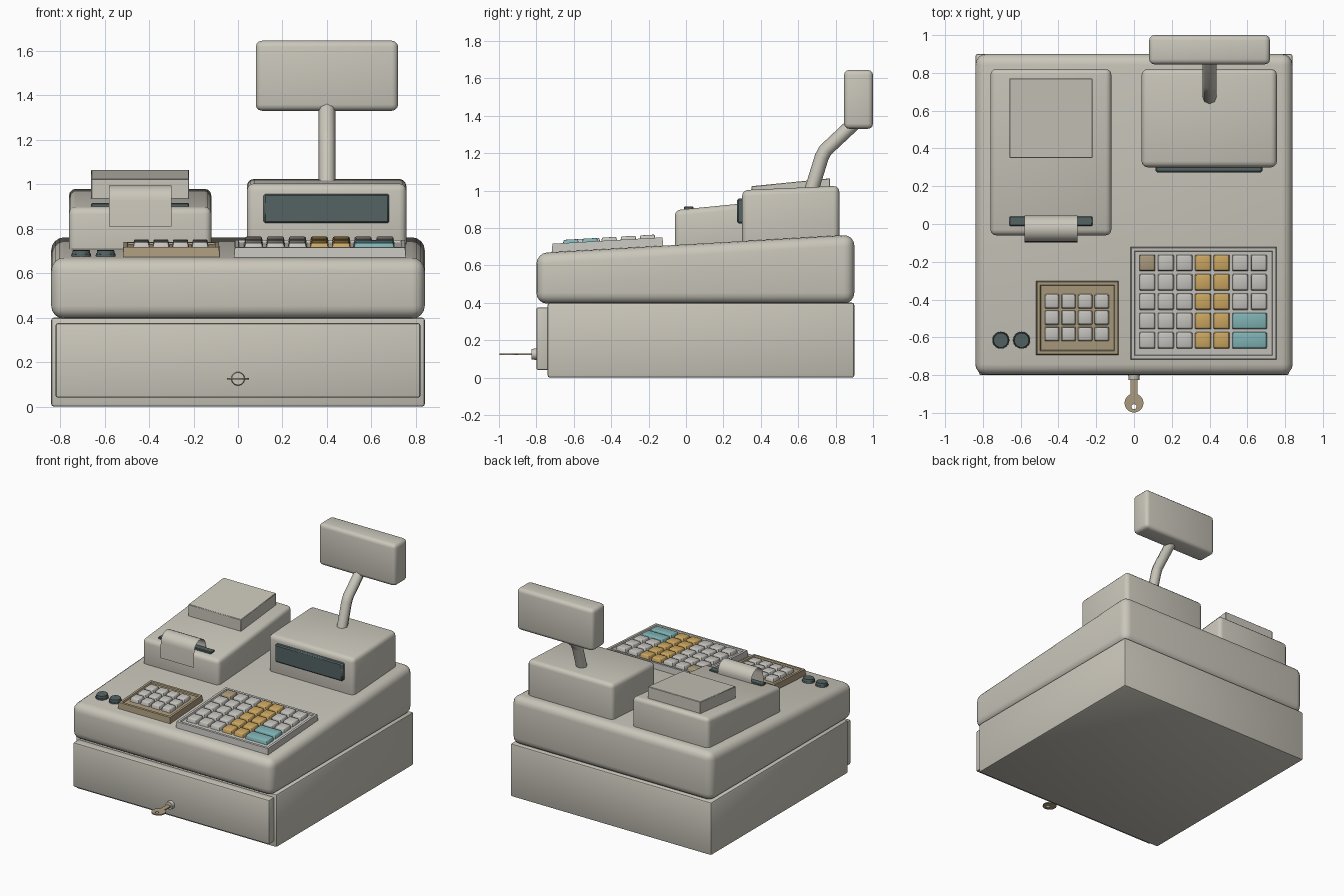
import bpy, bmesh, math
from mathutils import Vector

if "Cube" in bpy.data.objects:
    bpy.data.objects.remove(bpy.data.objects["Cube"])


def material(name, rgb):
    m = bpy.data.materials.new(name)
    m.diffuse_color = (*rgb, 1)
    m.use_nodes = True
    m.node_tree.nodes["Principled BSDF"].inputs["Base Color"].default_value = m.diffuse_color
    return m


BEIGE = material("beige plastic", (0.59, 0.565, 0.495))
GREY = material("pale grey keys", (0.57, 0.555, 0.52))
DARK = material("dark slate", (0.09, 0.125, 0.125))
GOLD = material("gold keys", (0.61, 0.39, 0.12))
TEAL = material("teal keys", (0.22, 0.46, 0.47))
TAN = material("tan", (0.41, 0.33, 0.21))


def finish(name, bm, mat, bevel=0.0, segs=3, angle=40):
    """Round the hard edges, then turn the bmesh into a shaded object."""
    bmesh.ops.recalc_face_normals(bm, faces=bm.faces[:])
    if bevel:
        edges = [e for e in bm.edges if e.is_manifold and e.calc_face_angle() > 0.3]
        bmesh.ops.bevel(bm, geom=edges, offset=bevel, segments=segs, profile=0.5,
                        affect='EDGES', clamp_overlap=True)
    me = bpy.data.meshes.new(name)
    bm.to_mesh(me)
    bm.free()
    me.materials.append(mat)
    ob = bpy.data.objects.new(name, me)
    bpy.context.collection.objects.link(ob)
    smooth(ob, angle)
    return ob


def smooth(ob, angle=40):
    bpy.ops.object.select_all(action='DESELECT')
    ob.select_set(True)
    bpy.context.view_layer.objects.active = ob
    bpy.ops.object.shade_smooth_by_angle(angle=math.radians(angle))


def prism(name, profile, x0, x1, mat, bevel=0.0, segs=3):
    """Extrude a (y, z) side profile from x0 to x1."""
    bm = bmesh.new()
    face = bm.faces.new([bm.verts.new((x0, y, z)) for y, z in profile])
    new = bmesh.ops.extrude_face_region(bm, geom=[face])["geom"]
    bmesh.ops.translate(bm, vec=(x1 - x0, 0, 0),
                        verts=[v for v in new if isinstance(v, bmesh.types.BMVert)])
    return finish(name, bm, mat, bevel, segs)


def box(name, x0, x1, y0, y1, z0, z1, mat, bevel=0.0, segs=3):
    return prism(name, [(y0, z0), (y1, z0), (y1, z1), (y0, z1)], x0, x1, mat, bevel, segs)


def deck(y):
    """Height of the sloping top of the case."""
    return 0.712 + 0.058 * y


def slab(bm, x0, x1, y0, y1, h0, h1, taper):
    """Tapered block that follows the sloping deck; returns its top face."""
    def ring(h, t):
        return [bm.verts.new((x, y, deck(y) + h)) for x, y in
                ((x0 + t, y0 + t), (x1 - t, y0 + t), (x1 - t, y1 - t), (x0 + t, y1 - t))]
    a, b = ring(h0, 0), ring(h1, taper)
    bm.faces.new(a[::-1])
    for i in range(4):
        j = (i + 1) % 4
        bm.faces.new((a[i], a[j], b[j], b[i]))
    return bm.faces.new(b)


def tray(name, x0, x1, y0, y1, mat):
    bm = bmesh.new()
    top = slab(bm, x0, x1, y0, y1, -0.02, 0.045, 0.006)
    bm.normal_update()
    bmesh.ops.inset_region(bm, faces=[top], thickness=0.024)
    bmesh.ops.inset_region(bm, faces=[top], thickness=0.005, depth=-0.01)
    finish(name, bm, mat, angle=25)


def keys(name, rects, mat):
    bm = bmesh.new()
    for x0, x1, y0, y1 in rects:
        slab(bm, x0, x1, y0, y1, 0.02, 0.062, 0.008)
    finish(name, bm, mat, 0.005, 2)


def cylinder(name, radii, loc, axis, length, mat, segs=24):
    bm = bmesh.new()
    bmesh.ops.create_cone(bm, cap_ends=True, segments=segs, radius1=radii[0],
                          radius2=radii[1], depth=length)
    rot = Vector((0, 0, 1)).rotation_difference(Vector(axis)).to_matrix()
    bmesh.ops.rotate(bm, verts=bm.verts[:], matrix=rot)
    bmesh.ops.translate(bm, verts=bm.verts[:], vec=loc)
    return finish(name, bm, mat)


# Cash drawer housing and its front
box("drawer_housing", -0.84, 0.84, -0.74, 0.90, 0.0, 0.40, BEIGE, 0.012, 2)
box("drawer_front", -0.82, 0.82, -0.80, -0.72, 0.04, 0.375, BEIGE, 0.01, 2)

# Sloped main case
prism("main_case", [(-0.80, 0.395), (0.90, 0.395), (0.90, deck(0.90)), (-0.80, deck(-0.80))],
      -0.84, 0.84, BEIGE, 0.058, 4)

# Receipt printer, lid, slot
prism("printer_body", [(-0.06, 0.66), (0.82, 0.66), (0.82, 0.982), (-0.06, 0.895)],
      -0.76, -0.12, BEIGE, 0.03)
prism("printer_lid", [(0.35, 0.90), (0.77, 0.90), (0.77, 1.065), (0.35, 1.023)],
      -0.66, -0.22, BEIGE, 0.003, 1)
box("paper_slot", -0.66, -0.22, -0.01, 0.04, 0.88, 0.915, DARK, 0.004, 1)

# Curled receipt: a thin strip along an arc
arc = [(-0.098, 0.81)] + [(-0.024 + 0.07 * math.cos(math.radians(a)),
                           0.925 + 0.07 * math.sin(math.radians(a)))
                          for a in range(180, -1, -15)] + [(0.042, 0.89)]
bm = bmesh.new()
rows = [[bm.verts.new((x, y, z)) for x in (-0.58, -0.30)] for y, z in arc]
for p, q in zip(rows, rows[1:]):
    bm.faces.new((p[0], p[1], q[1], q[0]))
bmesh.ops.solidify(bm, geom=bm.faces[:], thickness=0.002)
finish("receipt_paper", bm, BEIGE)

# Operator display
prism("display_housing", [(0.30, 0.68), (0.82, 0.68), (0.82, 1.025), (0.30, 1.002)],
      0.04, 0.757, BEIGE, 0.032)
box("display_screen", 0.115, 0.68, 0.273, 0.32, 0.825, 0.957, DARK, 0.008, 1)

# Bent pole carrying the customer display
cu = bpy.data.curves.new("display_pole", 'CURVE')
cu.dimensions = '3D'
cu.bevel_depth = 0.038
cu.bevel_resolution = 2
cu.use_fill_caps = True
sp = cu.splines.new('POLY')
path = [(0.655, 0.95), (0.726, 1.18), (0.745, 1.215), (0.91, 1.37)]
sp.points.add(len(path) - 1)
for p, (y, z) in zip(sp.points, path):
    p.co = (0.40, y, z, 1)
pole = bpy.data.objects.new("display_pole", cu)
bpy.context.collection.objects.link(pole)
bpy.ops.object.select_all(action='DESELECT')
pole.select_set(True)
bpy.context.view_layer.objects.active = pole
bpy.ops.object.convert(target='MESH')
pole = bpy.context.view_layer.objects.active
pole.data.materials.clear()
pole.data.materials.append(BEIGE)
smooth(pole, 50)
box("customer_display", 0.08, 0.72, 0.845, 1.0, 1.33, 1.645, BEIGE, 0.028)

# Main keyboard: 7 x 5 keys, gold columns and two wide teal keys
tray("main_key_tray", -0.02, 0.757, -0.72, -0.12, GREY)
groups = {"grey": [], "gold": [], "teal": [], "tan": []}
for r in range(5):
    y1 = -0.16 - 0.1025 * r
    for c in range(7):
        x0 = 0.025 + 0.0985 * c
        rect = (x0, x0 + 0.09, y1 - 0.092, y1)
        if c in (3, 4):
            groups["gold"].append(rect)
        elif c >= 5 and r >= 3:
            if c == 5:
                groups["teal"].append((x0, x0 + 0.1885, y1 - 0.092, y1))
        else:
            groups["tan" if c == r == 0 else "grey"].append(rect)
for label, mat in (("grey", GREY), ("gold", GOLD), ("teal", TEAL), ("tan", TAN)):
    keys("main_keys_" + label, groups[label], mat)

# Number pad: tan tray with 4 x 3 keys
tray("number_pad_tray", -0.52, -0.08, -0.695, -0.30, TAN)
keys("number_pad_keys", [(-0.475 + 0.088 * c, -0.394 + 0.088 * c,
                          -0.623 + 0.0865 * r, -0.542 + 0.0865 * r)
                         for c in range(4) for r in range(3)], GREY)

# Two round buttons
for i, x in enumerate((-0.705, -0.595)):
    cylinder(f"button_base_{i}", (0.047, 0.044), (x, -0.615, 0.672), (0, -0.058, 1), 0.03, DARK)
    cylinder(f"button_cap_{i}", (0.042, 0.038), (x, -0.615, 0.692), (0, -0.058, 1), 0.022, DARK)

# Lock and key
cylinder("drawer_lock", (0.032, 0.028), (0, -0.808, 0.125), (0, -1, 0), 0.034, BEIGE)
box("key_shaft", -0.018, 0.018, -0.91, -0.81, 0.121, 0.129, TAN)
bm = bmesh.new()
n, rings = 24, []
for z in (0.121, 0.129):
    for radius, cy in ((0.05, -0.948), (0.013, -0.967)):
        rings.append([bm.verts.new((radius * math.cos(2 * math.pi * i / n),
                                    cy + radius * math.sin(2 * math.pi * i / n), z))
                      for i in range(n)])
for a, b in ((0, 1), (1, 3), (3, 2), (2, 0)):
    for i in range(n):
        j = (i + 1) % n
        bm.faces.new((rings[a][i], rings[a][j], rings[b][j], rings[b][i]))
finish("key_bow", bm, TAN)
